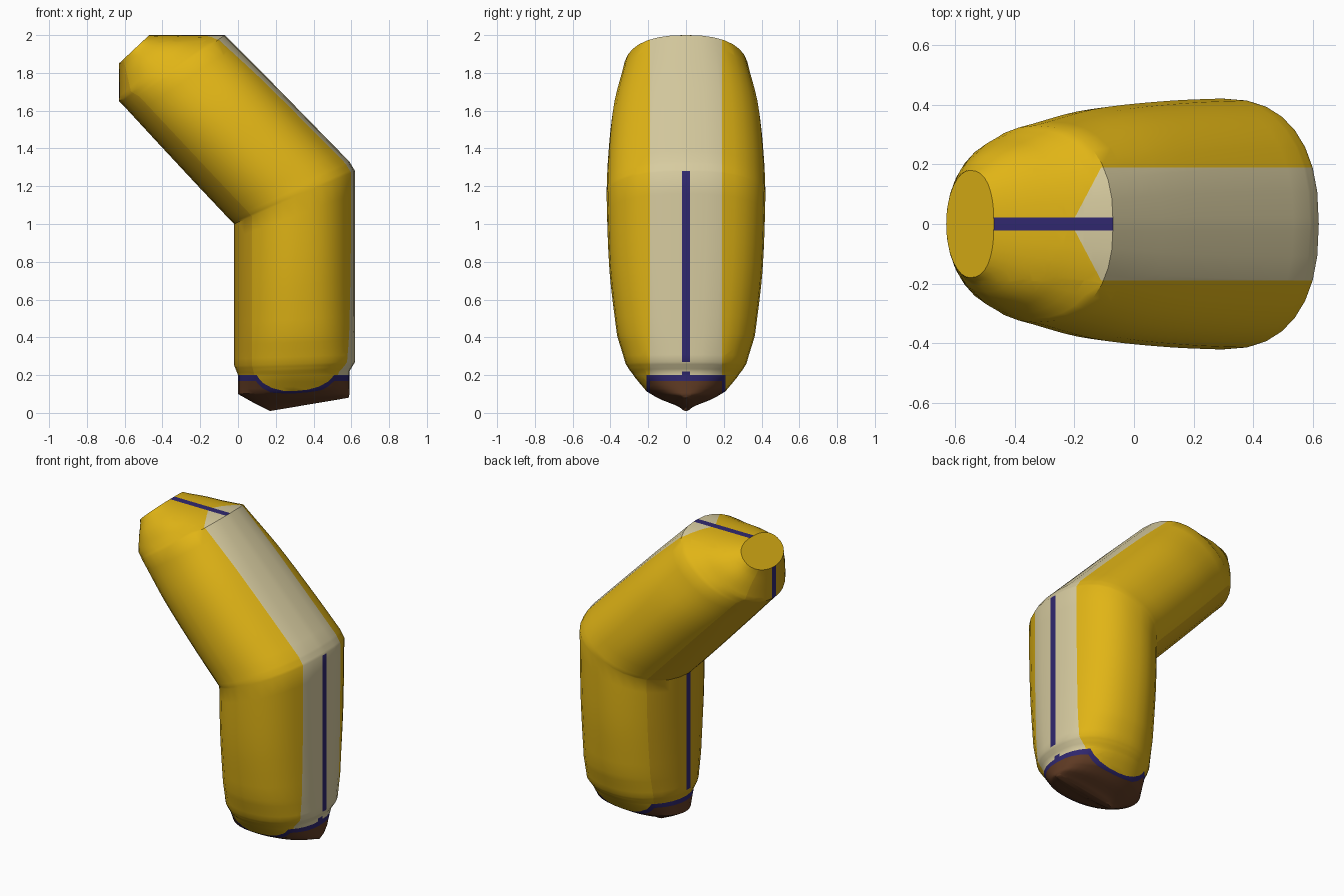
import bpy, bmesh, math
from mathutils import Vector

cube = bpy.data.objects.get("Cube")
if cube:
    bpy.data.objects.remove(cube, do_unlink=True)


def material(name, rgb):
    m = bpy.data.materials.new(name)
    m.use_nodes = True
    m.diffuse_color = (*rgb, 1)
    bsdf = m.node_tree.nodes["Principled BSDF"]
    bsdf.inputs["Base Color"].default_value = (*rgb, 1)
    bsdf.inputs["Roughness"].default_value = 0.6
    return m


PEEL, INNER, FLESH, TIP, SEAM = range(5)
materials = [
    material("yellow_peel", (0.75, 0.46, 0.008)),
    material("golden_inner_peel", (0.60, 0.35, 0.008)),
    material("cream_flesh", (0.68, 0.60, 0.35)),
    material("brown_tip", (0.12, 0.045, 0.018)),
    material("navy_seam", (0.03, 0.021, 0.16)),
]

# Stations from tip to top: inner x, z, outer x, z, half width
stations = [
    (0.17, 0.01, 0.585, 0.08, 0.03),
    (0.08, 0.055, 0.59, 0.10, 0.14),
    (0.0, 0.10, 0.59, 0.13, 0.21),
    (0.0, 0.20, 0.59, 0.22, 0.285),
    (-0.02, 0.25, 0.62, 0.27, 0.32),
    (-0.02, 0.40, 0.62, 0.42, 0.365),
    (-0.02, 0.70, 0.62, 0.80, 0.405),
    (-0.02, 1.00, 0.62, 1.28, 0.42),
    (-0.05, 1.03, 0.59, 1.33, 0.42),
    (-0.22, 1.21, 0.37, 1.555, 0.41),
    (-0.42, 1.425, 0.15, 1.78, 0.385),
    (-0.60, 1.62, -0.07, 2.00, 0.33),
    (-0.63, 1.65, -0.20, 2.00, 0.29),
    (-0.63, 1.75, -0.33, 2.00, 0.245),
    (-0.63, 1.85, -0.47, 2.00, 0.18),
]
STEPS, SIDES = 4, 32


def smooth_width(i, t):
    """Catmull-Rom interpolation of the half width."""
    last = len(stations) - 1
    a, b, c, d = (stations[min(max(i + k, 0), last)][4] for k in (-1, 0, 1, 2))
    return 0.5 * (2*b + (c - a)*t + (2*a - 5*b + 4*c - d)*t*t
                  + (3*b - a - 3*c + d)*t**3)


def section(bm, inner, outer, width):
    """One rounded ring, boxier on the outer side."""
    mid, half = (inner + outer) / 2, (outer - inner) / 2
    ring = []
    for k in range(SIDES):
        a = 2 * math.pi * k / SIDES
        c, s = -math.cos(a), math.sin(a)
        e = 2 / 2.4 if c > 0 else 1
        u = math.copysign(abs(c) ** e, c)
        v = math.copysign(abs(s) ** e, s)
        p = mid + half * u
        ring.append(bm.verts.new((p.x, width * v, p.y)))
    return ring


# Loft the body
bm = bmesh.new()
rings = []
for i in range(len(stations) - 1):
    s, n = stations[i], stations[i + 1]
    final = i == len(stations) - 2
    for j in range(STEPS + final):
        t = j / STEPS
        inner = Vector(s[:2]).lerp(Vector(n[:2]), t)
        outer = Vector(s[2:4]).lerp(Vector(n[2:4]), t)
        rings.append(section(bm, inner, outer, smooth_width(i, t)))

for low, high in zip(rings, rings[1:]):
    for k in range(SIDES):
        m = (k + 1) % SIDES
        f = bm.faces.new((low[k], low[m], high[m], high[k]))
        side = min(k, SIDES - 1 - k)
        f.material_index = INNER if side < SIDES // 8 else PEEL
bm.faces.new(rings[0])
bm.faces.new(rings[-1])
bmesh.ops.recalc_face_normals(bm, faces=bm.faces)


def cut(co, normal, test):
    """Score the surface along a plane where a colour border runs."""
    faces = [f for f in bm.faces if test(f.calc_center_median())]
    geom = set(faces)
    for f in faces:
        geom.update(f.edges, f.verts)
    bmesh.ops.bisect_plane(bm, geom=list(geom), plane_co=co, plane_no=normal, dist=1e-5)


def back_x(z):
    """Middle line dividing the inner side from the outer side."""
    return 0.3 if z < 1.1 else 0.3 - (z - 1.1) * 0.95


def is_back(c):
    return c.x > back_x(c.z)


for sign in (-1, 1):
    cut((0, sign * 0.022, 0), (0, 1, 0), lambda c: True)
    cut((0, sign * 0.19, 0), (0, 1, 0), lambda c: is_back(c) or c.z < 0.3)
    cut((0, sign * 0.21, 0), (0, 1, 0), lambda c: c.z < 0.3)
    cut((-0.21, 0, 0), (-0.19, sign * 0.1, 0), lambda c: c.z > 1.85 and abs(c.y) < 0.25)
for height in (0.17, 0.2):
    cut((0, 0, height), (0, 0, 1), lambda c: c.z < 0.3)

# Colour flesh strip, tip and seam
for f in bm.faces:
    c, n, y = f.calc_center_median(), f.normal, abs(f.calc_center_median().y)
    taper = min(1, max(0, (c.x + 0.21) / 0.1))
    if c.z < 0.17 and y < 0.19:
        f.material_index = TIP
    elif c.z < 0.2 and y < 0.21:
        f.material_index = SEAM
    elif y < 0.022 and max(abs(n.x), abs(n.z)) > 0.97:
        f.material_index = SEAM
    elif is_back(c) and y < 0.19 * taper:
        f.material_index = FLESH
    f.smooth = True

mesh = bpy.data.meshes.new("fruit_body")
bm.to_mesh(mesh)
bm.free()
for m in materials:
    mesh.materials.append(m)
body = bpy.data.objects.new("fruit_body", mesh)
bpy.context.collection.objects.link(body)
bpy.context.view_layer.objects.active = body
body.select_set(True)
bpy.ops.object.shade_smooth_by_angle(angle=math.radians(40))
